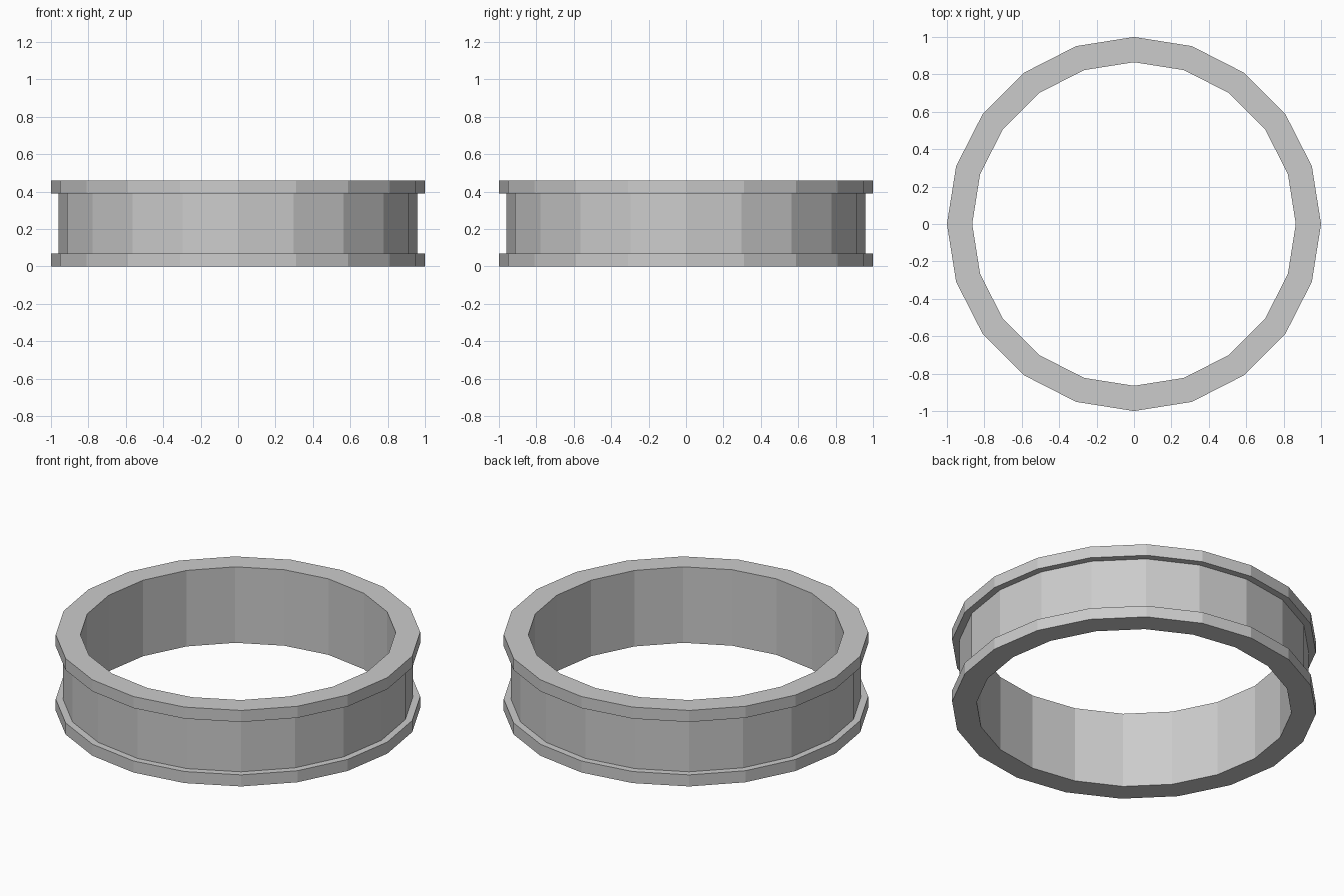
import bpy, bmesh
from math import cos, sin, tau

if "Cube" in bpy.data.objects:
    bpy.data.objects.remove(bpy.data.objects["Cube"])

SIDES = 20

# Closed cross-section (radius, height): flanged channel ring
profile = [
    (0.865, 0.00), (1.00, 0.00), (1.00, 0.07), (0.96, 0.07),
    (0.96, 0.39), (1.00, 0.39), (1.00, 0.46), (0.865, 0.46),
]

# Sweep the section around z with flat facets
bm = bmesh.new()
rings = [[bm.verts.new((r * cos(tau * i / SIDES), r * sin(tau * i / SIDES), z))
          for r, z in profile] for i in range(SIDES)]
n = len(profile)
for i in range(SIDES):
    a, b = rings[i], rings[(i + 1) % SIDES]
    for j in range(n):
        k = (j + 1) % n
        bm.faces.new((a[j], b[j], b[k], a[k]))
bmesh.ops.recalc_face_normals(bm, faces=bm.faces)

mesh = bpy.data.meshes.new("flanged_ring")
bm.to_mesh(mesh)
bm.free()
ring = bpy.data.objects.new("flanged_ring", mesh)
bpy.context.collection.objects.link(ring)
